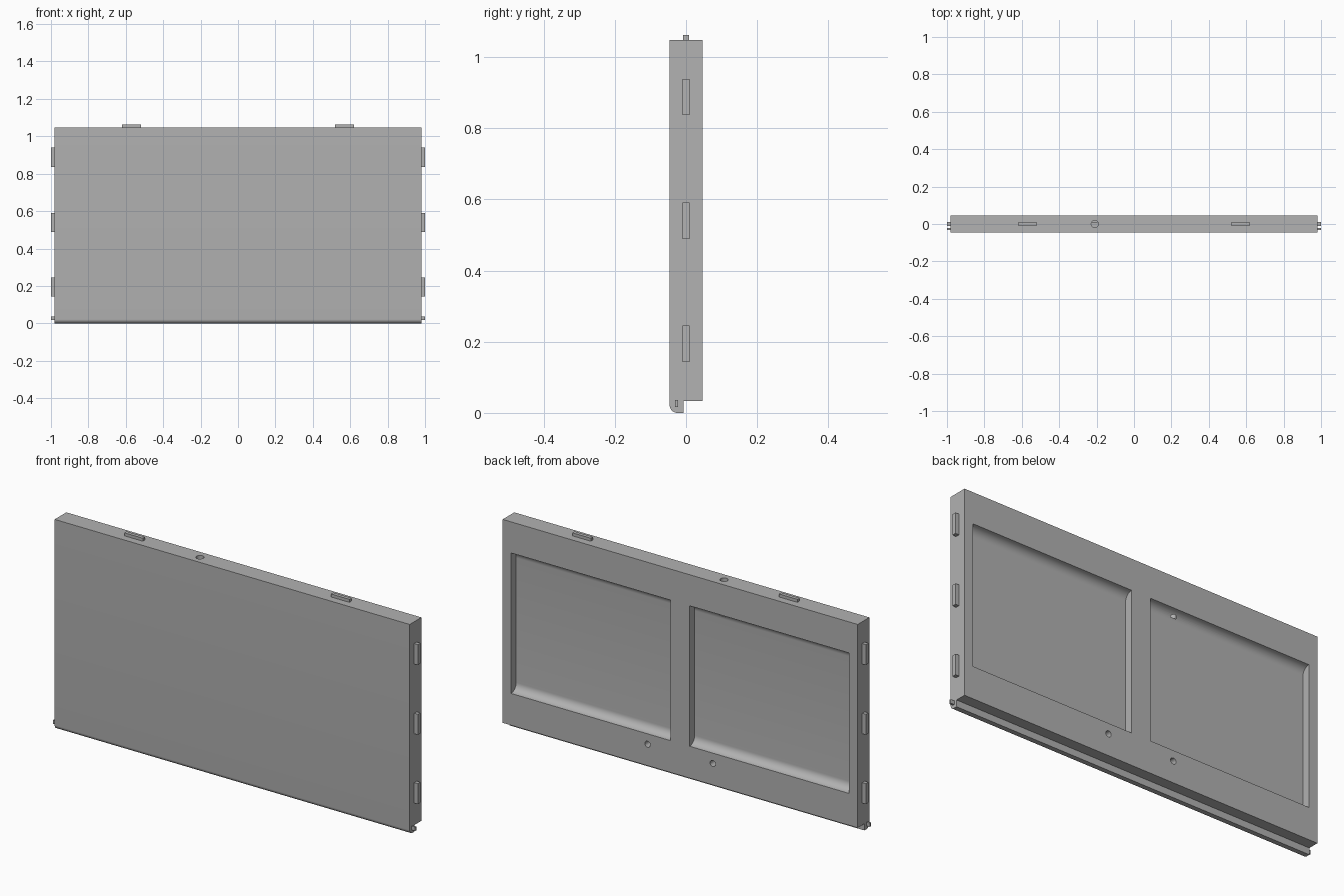
import bpy
import bmesh
from math import sin, cos, pi, radians
from mathutils import Matrix, Vector

cube = bpy.data.objects.get("Cube")
if cube:
    bpy.data.objects.remove(cube, do_unlink=True)

grey = bpy.data.materials.new("plain grey")
grey.use_nodes = True
colour = (0.445, 0.445, 0.445, 1)
grey.diffuse_color = colour
grey.node_tree.nodes["Principled BSDF"].inputs["Base Color"].default_value = colour

HALF_X, HALF_Y, TOP = 0.98, 0.046, 1.048


def finish(bm, name):
    bmesh.ops.recalc_face_normals(bm, faces=bm.faces)
    mesh = bpy.data.meshes.new(name)
    bm.to_mesh(mesh)
    bm.free()
    mesh.materials.append(grey)
    obj = bpy.data.objects.new(name, mesh)
    bpy.context.collection.objects.link(obj)
    return obj


def arc(cy, cz, r, start, steps=10):
    """Quarter circle in the y-z plane."""
    angles = [start + pi / 2 * i / steps for i in range(steps + 1)]
    return [(cy + r * cos(a), cz + r * sin(a)) for a in angles]


def extrude_x(name, profile, x0, x1):
    bm = bmesh.new()
    face = bm.faces.new([bm.verts.new((x0, y, z)) for y, z in profile])
    new = bmesh.ops.extrude_face_region(bm, geom=[face])["geom"]
    verts = [v for v in new if isinstance(v, bmesh.types.BMVert)]
    bmesh.ops.translate(bm, vec=(x1 - x0, 0, 0), verts=verts)
    return finish(bm, name)


def box(name, lo, hi):
    bm = bmesh.new()
    lo, hi = Vector(lo), Vector(hi)
    bmesh.ops.create_cube(bm, size=1, matrix=Matrix.Translation((lo + hi) / 2)
                          @ Matrix.Diagonal((*(hi - lo), 1)))
    return finish(bm, name)


def rod(name, centre, r, length, axis):
    bm = bmesh.new()
    turn = Matrix.Rotation(pi / 2, 4, 'X') if axis == 'Y' else Matrix()
    bmesh.ops.create_cone(bm, cap_ends=True, segments=32, radius1=r, radius2=r,
                          depth=length, matrix=Matrix.Translation(centre) @ turn)
    return finish(bm, name)


# Panel with a rounded lip along the bottom front
r = 0.022
panel_profile = [(-HALF_Y, TOP)] + arc(-HALF_Y + r, r, r, pi) + [
    (-0.007, 0), (-0.007, 0.033), (HALF_Y, 0.033), (HALF_Y, TOP)]
panel = extrude_x("panel", panel_profile, -HALF_X, HALF_X)

# Two back pockets, filleted along the top and bottom of the floor
floor, low, high, r = 0.006, 0.192, 0.893, 0.04
pocket_profile = ([(0.1, high)] + arc(floor + r, high - r, r, pi / 2)
                  + arc(floor + r, low + r, r, pi) + [(0.1, low)])
cutters = []
for side, x0, x1 in (("left", 0.052, 0.933), ("right", -0.933, -0.052)):
    cutters.append(extrude_x(side + "_pocket_cutter", pocket_profile, x0, x1))
    cutters.append(rod(side + "_back_hole_cutter", ((x0 + x1 > 0) * 0.36 - 0.18, HALF_Y, 0.14),
                       0.015, 0.08, 'Y'))
# Hole in the top edge, breaking into the right pocket
cutters.append(rod("top_hole_cutter", (-0.21, 0, 0.97), 0.019, 0.2, 'Z'))

for cutter in cutters:
    mod = panel.modifiers.new("cut", 'BOOLEAN')
    mod.operation = 'DIFFERENCE'
    mod.solver = 'EXACT'
    mod.object = cutter
    bpy.context.view_layer.objects.active = panel
    bpy.ops.object.modifier_apply(modifier=mod.name)
    bpy.data.objects.remove(cutter, do_unlink=True)

bpy.ops.object.select_all(action='DESELECT')
panel.select_set(True)
bpy.ops.object.shade_smooth_by_angle(angle=radians(30))

# Tabs and small pins, mirrored left and right
for side, s in (("left", 1), ("right", -1)):
    x0, x1 = sorted((s * (HALF_X - 0.005), s))
    for level, z in (("lower", 0.194), ("middle", 0.54), ("upper", 0.888)):
        box(f"{side}_{level}_tab", (x0, -0.01, z - 0.051), (x1, 0.01, z + 0.051))
    box(side + "_lip_pin", (x0, -0.031, 0.017), (x1, -0.022, 0.036))
    box(side + "_top_tab", (s * 0.57 - 0.051, -0.009, TOP - 0.005),
        (s * 0.57 + 0.051, 0.009, 1.063))
